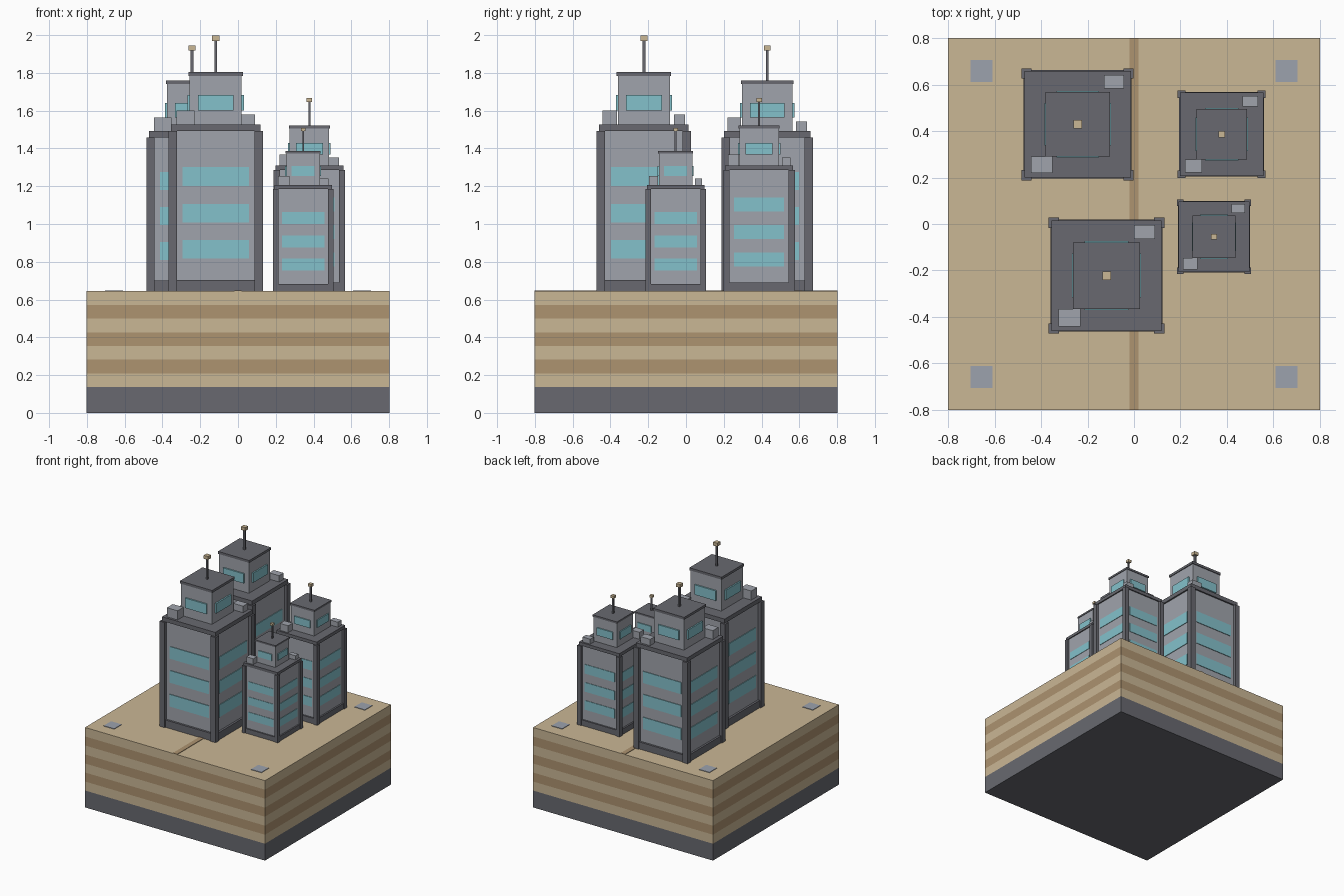
import bpy
import bmesh
from mathutils import Vector

cube = bpy.data.objects.get("Cube")
if cube:
    bpy.data.objects.remove(cube, do_unlink=True)


def material(name, hex_code):
    srgb = [int(hex_code[i:i + 2], 16) / 255 for i in range(0, 6, 2)]
    color = [((c + 0.055) / 1.055) ** 2.4 for c in srgb] + [1]
    mat = bpy.data.materials.new(name)
    mat.use_nodes = True
    mat.diffuse_color = color
    mat.node_tree.nodes["Principled BSDF"].inputs["Base Color"].default_value = color
    return mat


SAND = material("sand", "CAB795")
BROWN = material("brown earth", "AD9370")
DARK = material("dark grey", "686970")
WALL = material("light grey wall", "A0A4AC")
GLASS = material("aqua glass", "84C1CB")
PAVING = material("blue grey paving", "9CA2AE")


def boxes(name, specs, mats):
    """One object from boxes given as (centre x, y, bottom z, size x, y, z)."""
    bm = bmesh.new()
    for x, y, z, sx, sy, sz in specs:
        verts = bmesh.ops.create_cube(bm, size=1)["verts"]
        bmesh.ops.scale(bm, vec=(sx, sy, sz), verts=verts)
        bmesh.ops.translate(bm, vec=(x, y, z + sz / 2), verts=verts)
    mesh = bpy.data.meshes.new(name)
    bm.to_mesh(mesh)
    bm.free()
    for mat in mats:
        mesh.materials.append(mat)
    obj = bpy.data.objects.new(name, mesh)
    bpy.context.collection.objects.link(obj)
    return obj


GROUND = 0.645
BASE = 1.606
BED = 0.136
LAYERS = 7
STEP = (GROUND - BED) / LAYERS

# Ground block, cut into level bands and coloured by height
block = boxes("ground_block", [(0, 0, 0, BASE, BASE, GROUND)], [DARK, SAND, BROWN])
bm = bmesh.new()
bm.from_mesh(block.data)
for i in range(LAYERS):
    bmesh.ops.bisect_plane(bm, geom=bm.verts[:] + bm.edges[:] + bm.faces[:],
                           plane_co=Vector((0, 0, BED + i * STEP)), plane_no=Vector((0, 0, 1)))
for face in bm.faces:
    z = face.calc_center_median().z
    if z > BED:
        band = min(int((z - BED) / STEP), LAYERS - 1)
        face.material_index = 1 + band % 2
bm.to_mesh(block.data)
bm.free()

# Path and corner paving
boxes("path", [(0, 0, GROUND, 0.038, BASE, 0.004)], [BROWN])
boxes("corner_paving", [(sx * 0.657, sy * 0.66, GROUND, 0.094, 0.094, 0.004)
                        for sx in (-1, 1) for sy in (-1, 1)], [PAVING])


def tower(name, x, y, w, roof):
    """Tower of overall width w whose main roof is at height roof."""
    rim = 0.068 * w
    top = roof - rim
    h = top - GROUND

    def part(label, specs, mat):
        boxes(name + "_" + label, [(x + a, y + b, *rest) for a, b, *rest in specs], [mat])

    def bands(width, reach, z, height):
        # glass strips on all four sides
        return [(0, 0, z, width, reach, height), (0, 0, z, reach, width, height)]

    # Main block: walls, plinth, corner posts, roof rim
    part("walls", [(0, 0, GROUND, 0.9 * w, 0.9 * w, h)], WALL)
    part("plinth", [(0, 0, GROUND, 0.966 * w, 0.966 * w, 0.07 * h)], DARK)
    part("corner_posts", [(sx * 0.455 * w, sy * 0.455 * w, GROUND, 0.09 * w, 0.09 * w, h)
                          for sx in (-1, 1) for sy in (-1, 1)], DARK)
    part("roof_rim", [(0, 0, top, 0.95 * w, 0.95 * w, rim)], DARK)
    part("windows", [s for level in (0.26, 0.487, 0.715)
                     for s in bands(0.7 * w, 0.92 * w, GROUND + (level - 0.058) * h, 0.116 * h)], GLASS)

    # Penthouse
    part("penthouse", [(0, 0, roof, 0.55 * w, 0.55 * w, 0.515 * w)], WALL)
    part("penthouse_windows", bands(0.38 * w, 0.595 * w, roof + 0.15 * w, 0.16 * w), GLASS)
    part("penthouse_roof", [(0, 0, roof + 0.515 * w, 0.576 * w, 0.576 * w, 0.04 * w)], DARK)

    # Rooftop units
    part("roof_units", [(-0.32 * w, -0.362 * w, roof, 0.19 * w, 0.15 * w, 0.147 * w),
                        (0.326 * w, 0.378 * w, roof, 0.18 * w, 0.12 * w, 0.105 * w)], WALL)

    # Aerial
    peak = roof + 0.555 * w
    part("aerial_pole", [(0, 0, peak, 0.03 * w, 0.03 * w, 0.34 * w)], DARK)
    part("aerial_tip", [(0, 0, peak + 0.33 * w, 0.075 * w, 0.075 * w, 0.055 * w)], SAND)


tower("front_right_tower", -0.118, -0.223, 0.5, 1.527)
tower("back_right_tower", -0.243, 0.43, 0.483, 1.492)
tower("back_left_tower", 0.378, 0.387, 0.379, 1.311)
tower("front_left_tower", 0.345, -0.055, 0.321, 1.207)
